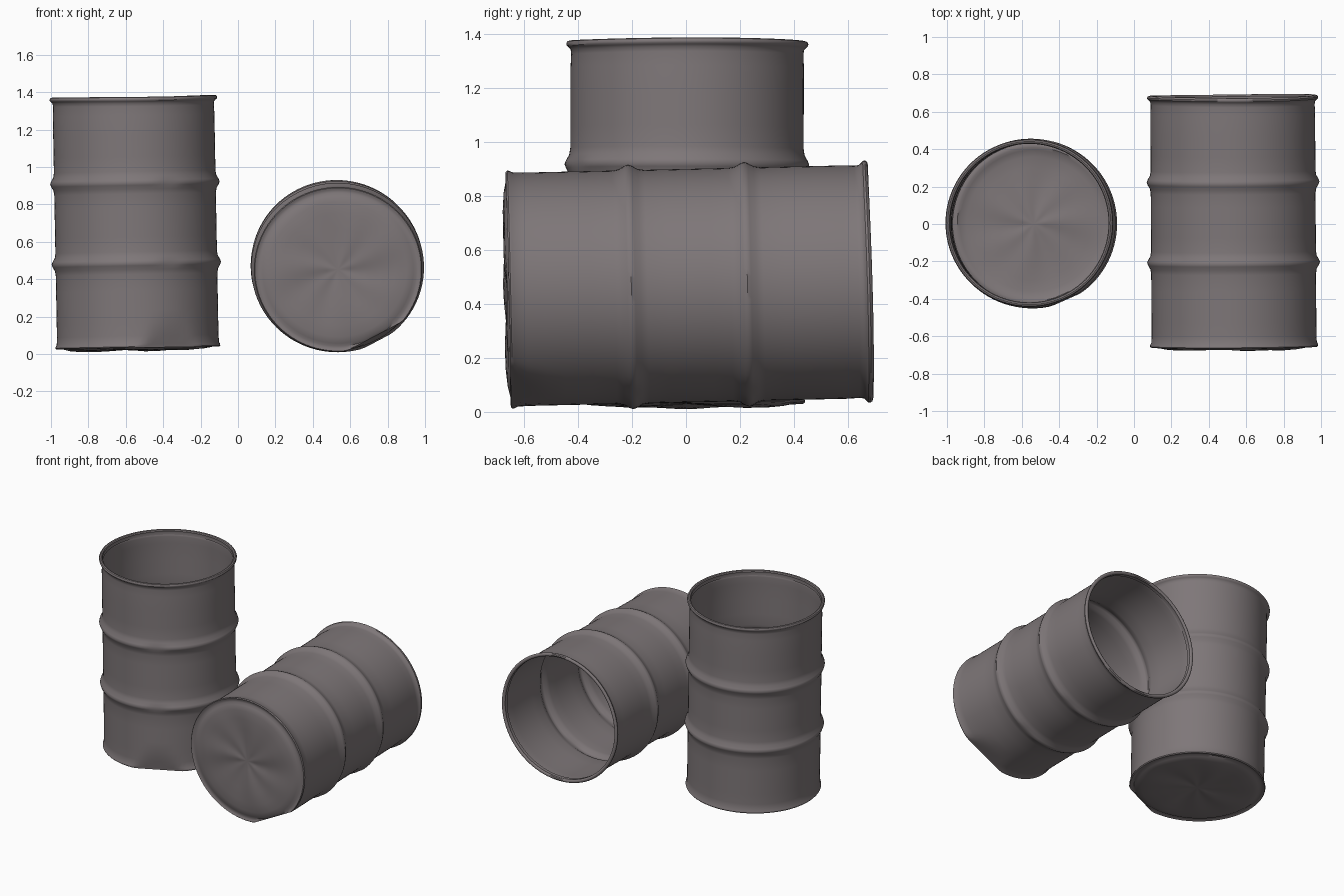
import bpy, bmesh, math
from mathutils import Vector, Matrix

if "Cube" in bpy.data.objects:
    bpy.data.objects.remove(bpy.data.objects["Cube"])

metal = bpy.data.materials.new("warm grey metal")
metal.diffuse_color = (0.21, 0.185, 0.19, 1)
metal.use_nodes = True
metal.node_tree.nodes["Principled BSDF"].inputs["Base Color"].default_value = metal.diffuse_color

SEG = 96
H = 1.34
R = 0.432


def bead(z):
    # swaged rolling hoop around the body
    return [(R, z - 0.06), (R + 0.004, z - 0.035), (R + 0.016, z - 0.014),
            (R + 0.021, z), (R + 0.016, z + 0.014), (R + 0.004, z + 0.035), (R, z + 0.06)]


# outer profile from base centre to the rolled top rim (radius, height)
profile = [(0.06, -0.008), (0.14, -0.011), (0.22, -0.014), (0.30, -0.015), (0.36, -0.012),
           (0.395, -0.005), (0.41, 0.004), (0.425, 0.002), (0.436, -0.003),
           (0.441, 0.003), (0.439, 0.012), (0.434, 0.022), (R, 0.06), (R, 0.13), (R, 0.20), (R, 0.30)]
profile += bead(0.45) + [(R, 0.59), (R, 0.67), (R, 0.75)] + bead(0.88)
profile += [(R, 1.02), (R, 1.13), (R, 1.24), (R - 0.002, 1.29), (R, 1.307)]
profile += [(R + 0.004 + 0.0125 * math.cos(a), 1.328 + 0.0125 * math.sin(a))
            for a in [math.radians(d) for d in (-70, -30, 10, 50, 90, 130, 170, 215)]]
profile += [(R - 0.008, 1.305)]


def barrel(name, base, top, spin, dent_angle, wide=1.0):
    bm = bmesh.new()
    rings = []
    for r, z in profile:
        ring = []
        for i in range(SEG):
            a = 2 * math.pi * i / SEG
            rr, zz = r, z
            # crumpled base plate
            if z < 0.03 and r < 0.41:
                k = math.sin(math.pi * r / 0.41)
                zz += k * (0.004 * math.sin(3 * a + 1) + 0.003 * math.sin(7 * a + 6 * r))
            # knocked-in lower edge, fading up the wall
            d = math.cos(a - dent_angle)
            fade = max(0.0, 1 - max(z, 0) / 0.2)
            if d > 0 and r > 0.3:
                limit = 0.405 + 0.04 * (1 - fade)
                if rr * d > limit:
                    rr = limit / d
            # faint waviness of the rim
            if z > 1.25:
                zz += 0.003 * math.sin(2 * a + 1)
            ring.append(bm.verts.new((rr * math.cos(a) * wide, rr * math.sin(a), zz)))
        rings.append(ring)
    for lo, hi in zip(rings, rings[1:]):
        for i in range(SEG):
            j = (i + 1) % SEG
            bm.faces.new((lo[i], lo[j], hi[j], hi[i]))
    centre = bm.verts.new((0, 0, -0.006))
    for i in range(SEG):
        bm.faces.new((centre, rings[0][(i + 1) % SEG], rings[0][i]))
    # thin sheet: place between the two end centres
    base, top = Vector(base), Vector(top)
    axis = (top - base).normalized()
    rot = Vector((0, 0, 1)).rotation_difference(axis).to_matrix().to_4x4()
    bm.transform(Matrix.Translation(base) @ rot @ Matrix.Rotation(spin, 4, 'Z'))
    bm.normal_update()
    me = bpy.data.meshes.new(name)
    bm.to_mesh(me)
    bm.free()
    ob = bpy.data.objects.new(name, me)
    bpy.context.collection.objects.link(ob)
    me.materials.append(metal)
    bpy.ops.object.select_all(action='DESELECT')
    ob.select_set(True)
    bpy.context.view_layer.objects.active = ob
    bpy.ops.object.shade_smooth_by_angle(angle=math.radians(40))
    return ob


barrel("upright_barrel", (-0.535, 0.0, 0.035), (-0.56, 0.005, 1.38), 0, math.radians(-66))
barrel("lying_barrel", (0.535, -0.655, 0.452), (0.527, 0.68, 0.482), 0, math.radians(62), 1.02)
